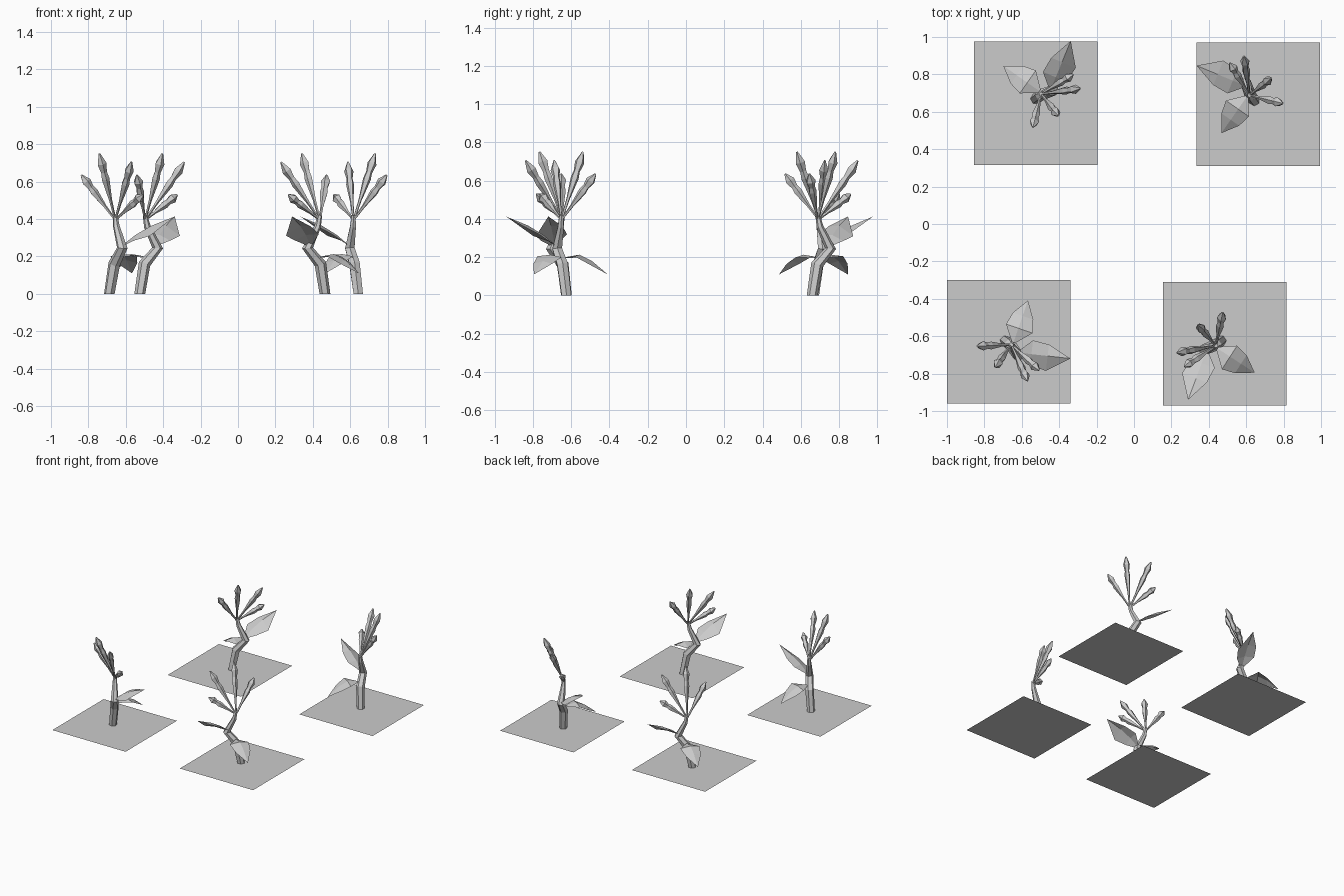
import bpy, math
from mathutils import Vector, Matrix

if "Cube" in bpy.data.objects:
    bpy.data.objects.remove(bpy.data.objects["Cube"])

grey = bpy.data.materials.new("plain_grey")
grey.diffuse_color = (0.6, 0.6, 0.6, 1)
grey.use_nodes = True
grey.node_tree.nodes["Principled BSDF"].inputs["Base Color"].default_value = grey.diffuse_color


def make_mesh(name, verts, faces):
    me = bpy.data.meshes.new(name)
    me.from_pydata(verts, [], faces)
    me.materials.append(grey)
    me.update()
    return me


def tube(name, points, radii, sides):
    """Faceted tube through the points, closed at the far end."""
    pts = [Vector(p) for p in points]
    verts, faces = [], []
    for i, p in enumerate(pts):
        d = (pts[min(i + 1, len(pts) - 1)] - pts[max(i - 1, 0)]).normalized()
        if i == 0 and abs(d.z) > 0.9:
            d = Vector((0, 0, 1))
        u = Vector((0, 1, 0)).cross(d).normalized()
        v = d.cross(u)
        for k in range(sides):
            a = math.tau * k / sides
            verts.append(p + (u * math.cos(a) + v * math.sin(a)) * radii[i])
    for i in range(len(pts) - 1):
        for k in range(sides):
            j = (k + 1) % sides
            a, b = i * sides, (i + 1) * sides
            faces.append((a + k, a + j, b + j, b + k))
    faces.append(tuple(range((len(pts) - 1) * sides, len(pts) * sides)))
    return make_mesh(name, verts, faces)


def leaf(name, base, angle, rows, tip):
    """Folded leaf; rows are (along, left, right, z_mid, z_left, z_right)."""
    a = math.radians(angle)
    d, l = Vector((math.cos(a), math.sin(a))), Vector((-math.sin(a), math.cos(a)))
    b = Vector(base)
    verts, faces = [], []
    for s, wl, wr, zm, zl, zr in rows:
        for w, z in ((wl, zl), (0, zm), (-wr, zr)):
            verts.append((*(b + d * s + l * w), z))
    verts.append((*(b + d * tip[0]), tip[1]))
    for i in range(len(rows) - 1):
        for k in (0, 1):
            q = i * 3 + k
            faces.append((q, q + 3, q + 4, q + 1))
    n, q = len(verts) - 1, (len(rows) - 1) * 3
    faces += [(q, n, q + 1), (q + 1, n, q + 2)]
    return make_mesh(name, verts, faces)


# Crooked trunk
parts = [("trunk", tube("trunk",
    [(0, 0, 0), (0.025, 0.02, 0.16), (0.095, 0.045, 0.245), (0.04, 0.028, 0.36), (0.028, 0.025, 0.42)],
    [0.029, 0.032, 0.029, 0.018, 0.012], 6))]

# Rising upper leaf and drooping lower leaf
parts.append(("upper_leaf", leaf("upper_leaf", (0.08, 0.05), 67.6, [
    (0, 0.01, 0.01, 0.26, 0.26, 0.255),
    (0.07, 0.074, 0.06, 0.315, 0.32, 0.285),
    (0.157, 0.062, 0.08, 0.365, 0.36, 0.31)], (0.28, 0.413))))
parts.append(("lower_leaf", leaf("lower_leaf", (0.02, 0.04), 145, [
    (0, 0.01, 0.01, 0.2, 0.195, 0.195),
    (0.08, 0.07, 0.08, 0.213, 0.2, 0.205),
    (0.15, 0.055, 0.06, 0.18, 0.165, 0.165)], (0.237, 0.11))))

# Flower buds on tapering stems, fanned out from the trunk top
hub = Vector((0.028, 0.025, 0.395))
tips = [(-0.015, -0.152, 0.635), (0.12, -0.09, 0.75), (0.237, 0.055, 0.705), (0.2, 0.13, 0.53)]
for i, t in enumerate(tips):
    pts = [hub.lerp(Vector(t), f) for f in (0, 0.3, 0.62, 0.72, 0.85, 1)]
    parts.append((f"flower_bud_{i + 1}", tube(f"flower_bud_{i + 1}", pts,
                 [0.006, 0.009, 0.022, 0.017, 0.026, 0.005], 5)))

# Ground tile
h = 0.33
tile = make_mesh("ground_tile", [(-h, -h, 0), (h, -h, 0), (h, h, 0), (-h, h, 0)], [(0, 1, 2, 3)])

# Four plants: tile centre, trunk base, turn in degrees
layout = [((-0.525, 0.645), (-0.525, 0.67), 0),
          ((0.665, 0.64), (0.643, 0.66), 90),
          ((-0.67, -0.63), (-0.688, -0.625), -74),
          ((0.485, -0.64), (0.465, -0.625), 182)]
for n, (centre, base, turn) in enumerate(layout, 1):
    place = Matrix.Translation((*base, 0)) @ Matrix.Rotation(math.radians(turn), 4, 'Z')
    for name, me in parts + [("ground_tile", tile)]:
        ob = bpy.data.objects.new(f"{name}_plant_{n}", me)
        bpy.context.collection.objects.link(ob)
        ob.matrix_world = Matrix.Translation((*centre, 0)) if me is tile else place
